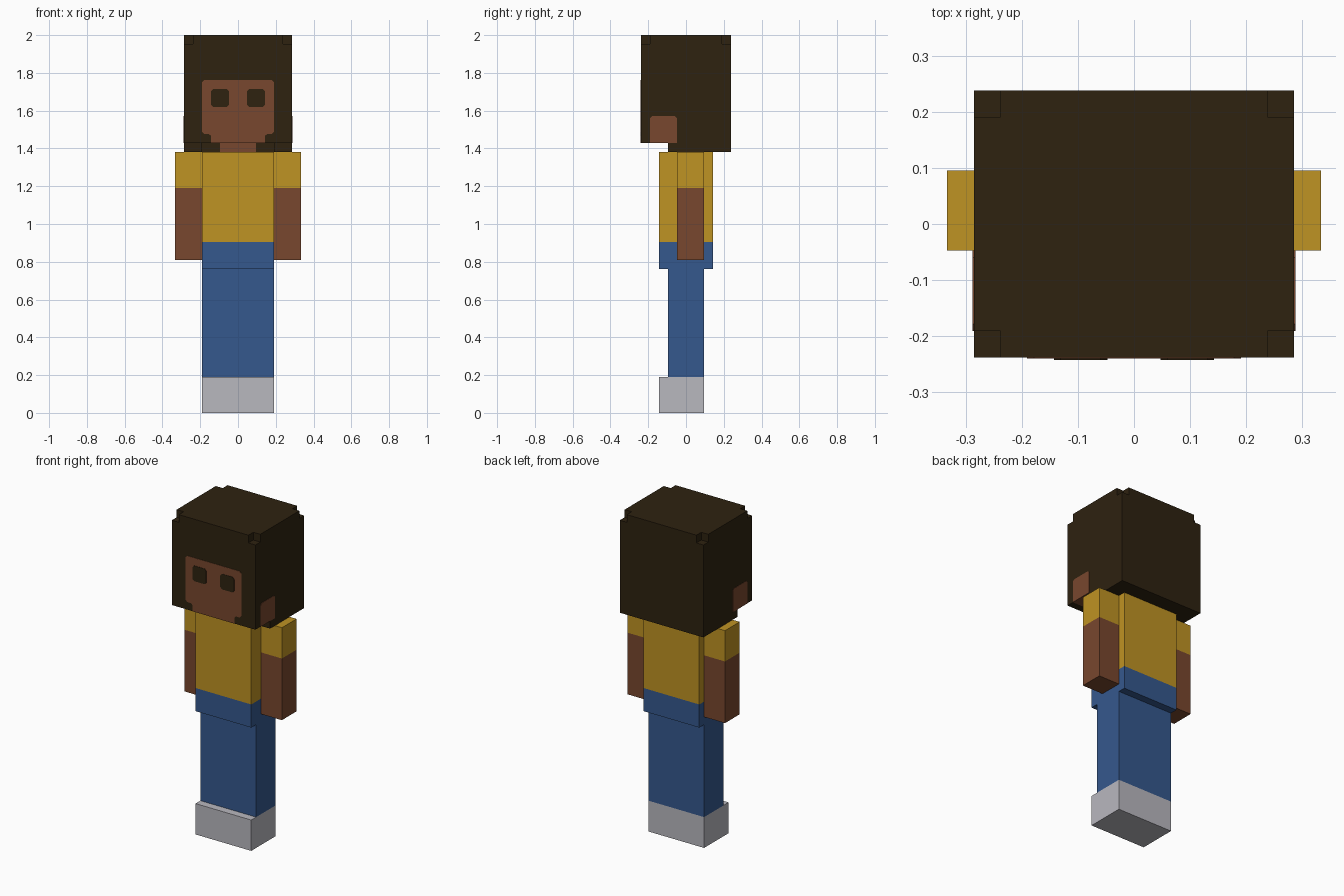
import bpy, bmesh
from mathutils import Vector

if "Cube" in bpy.data.objects:
    bpy.data.objects.remove(bpy.data.objects["Cube"], do_unlink=True)

U = 2 / 42  # one block unit; the figure is 42 units tall


def material(name, rgb):
    lin = [((c / 255 + 0.055) / 1.055) ** 2.4 for c in rgb] + [1]
    m = bpy.data.materials.new(name)
    m.use_nodes = True
    m.diffuse_color = lin
    m.node_tree.nodes["Principled BSDF"].inputs["Base Color"].default_value = lin
    return m


HAIR = material("dark brown hair", (46, 34, 16))
SKIN = material("brown skin", (120, 71, 46))
SHIRT = material("mustard shirt", (191, 147, 35))
JEANS = material("blue jeans", (53, 88, 141))
SHOES = material("light grey shoes", (185, 184, 191))


def finish(name, bm, *mats):
    bmesh.ops.recalc_face_normals(bm, faces=bm.faces)
    me = bpy.data.meshes.new(name)
    bm.to_mesh(me)
    bm.free()
    for m in mats:
        me.materials.append(m)
    ob = bpy.data.objects.new(name, me)
    bpy.context.collection.objects.link(ob)
    return ob


def block(name, mat, x, y, z):
    """Box spanning the given (low, high) ranges in block units."""
    bm = bmesh.new()
    bmesh.ops.create_cube(bm, size=1)
    for v in bm.verts:
        v.co = [U * (r[0] if c < 0 else r[1]) for c, r in zip(v.co, (x, y, z))]
    return finish(name, bm, mat)


def plate(name, mat, points, place, push):
    """Thin plate from a 2D outline, placed in space and extruded by push."""
    bm = bmesh.new()
    face = bm.faces.new([bm.verts.new(Vector(place(*p)) * U) for p in points])
    new = bmesh.ops.extrude_face_region(bm, geom=[face])["geom"]
    bmesh.ops.translate(bm, vec=push, verts=[v for v in new if isinstance(v, bmesh.types.BMVert)])
    return finish(name, bm, mat)


def cut_rect(a0, a1, b0, b1, c=0.25):
    """Rectangle outline with small cut corners."""
    return [(a0 + c, b0), (a1 - c, b0), (a1, b0 + c), (a1, b1 - c),
            (a1 - c, b1), (a0 + c, b1), (a0, b1 - c), (a0, b0 + c)]


# Shoes, legs and torso
block("shoes", SHOES, (-4, 4), (-3, 2), (0, 4))
block("legs", JEANS, (-4, 4), (-2, 2), (4, 16))
block("hips", JEANS, (-4, 4), (-3, 3), (16, 19))
block("shirt", SHIRT, (-4, 4), (-3, 3), (19, 29))

# Arms with short sleeves
for side, x in (("left", (4, 7)), ("right", (-7, -4))):
    block(side + "_arm", SKIN, x, (-1, 2), (17, 25))
    block(side + "_sleeve", SHIRT, x, (-1, 2), (25, 29))


# Head: outer faces of the filled cells in a coarse grid
def solid(c):
    x, y, z = abs(c[0]), c[1], c[2]
    if x > 6 or abs(y) > 5 or not 29 < z < 42:
        return False
    if z > 41 and x > 5 and abs(y) > 4:      # missing top corners
        return False
    if z < 30:                               # hair behind the neck
        return y > (-2 if x > 4 else -1)
    return True


def is_skin(c, axis, sign):
    x, y, z = abs(c[0]), c[1], c[2]
    if axis == 2 and sign < 0 and 30 < z < 31:   # under the chin
        return x < 3 or -4 < y < -1
    return axis == 1 and sign < 0 and z < 30 and x < 2   # neck


cuts = ([-6, -5, -4, -3, -2, 2, 3, 4, 5, 6], [-5, -4, -2, -1, 4, 5], [29, 30, 31, 41, 42])
bm = bmesh.new()
for i in range(len(cuts[0]) - 1):
    for j in range(len(cuts[1]) - 1):
        for k in range(len(cuts[2]) - 1):
            span = [(cuts[a][n], cuts[a][n + 1]) for a, n in enumerate((i, j, k))]
            mid = [(lo + hi) / 2 for lo, hi in span]
            if not solid(mid):
                continue
            for axis in range(3):
                for sign in (0, 1):
                    beyond = list(mid)
                    beyond[axis] = span[axis][sign] + (0.1 if sign else -0.1)
                    if solid(beyond):
                        continue
                    a, b = [n for n in range(3) if n != axis]
                    quad = []
                    for s, t in ((0, 0), (1, 0), (1, 1), (0, 1)):
                        p = [0, 0, 0]
                        p[axis], p[a], p[b] = span[axis][sign], span[a][s], span[b][t]
                        quad.append(bm.verts.new(Vector(p) * U))
                    f = bm.faces.new(quad)
                    f.material_index = int(is_skin(mid, axis, sign * 2 - 1))
bmesh.ops.remove_doubles(bm, verts=bm.verts, dist=1e-4)
bmesh.ops.recalc_face_normals(bm, faces=bm.faces)
bmesh.ops.dissolve_limit(bm, angle_limit=0.02, verts=bm.verts, edges=bm.edges, delimit={'MATERIAL'})
finish("head", bm, HAIR, SKIN)

# Face and eyes
half = [(3, 30), (3, 30.8), (3.25, 31), (3.75, 31), (4, 31.25), (4, 36.75), (3.75, 37)]
outline = half + [(-x, z) for x, z in reversed(half)]
plate("face", SKIN, outline, lambda a, b: (a, -5, b), (0, -0.002, 0))
for side, x0 in (("left", 1), ("right", -3)):
    plate(side + "_eye", HAIR, cut_rect(x0, x0 + 2, 34, 36),
          lambda a, b: (a, -5, b), (0, -0.004, 0))

# Bare skin patches on the sides of the head
patch = [(-4, 30), (-1, 30), (-1, 32.75), (-1.25, 33), (-3.75, 33), (-4, 32.75)]
for side, s in (("left", 1), ("right", -1)):
    plate(side + "_cheek", SKIN, patch, lambda a, b: (6 * s, a, b), (s * 0.002, 0, 0))
